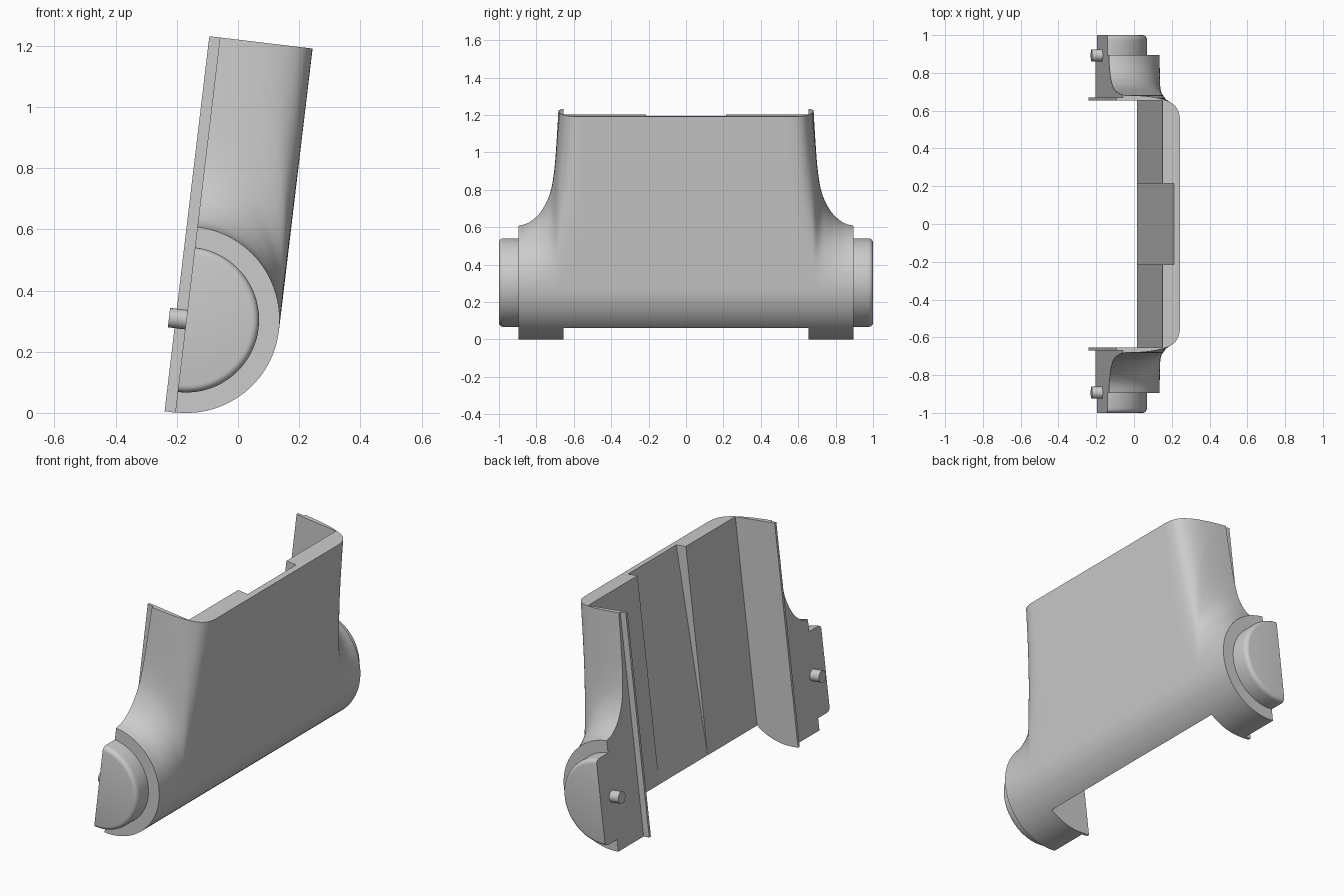
import bpy, bmesh, math

if "Cube" in bpy.data.objects:
    bpy.data.objects.remove(bpy.data.objects["Cube"], do_unlink=True)

TILT = math.radians(6.8)
BACK, RAD, MID, TOP = 0.035, 0.305, 0.306, 1.235   # back plane, boss radius, boss height, top
INNER, HALF = 0.247, 0.655                         # cavity depth and half width

grey = bpy.data.materials.new("plain_grey")
grey.use_nodes = True
grey.diffuse_color = (0.6, 0.6, 0.6, 1)
grey.node_tree.nodes["Principled BSDF"].inputs["Base Color"].default_value = (0.6, 0.6, 0.6, 1)


def place(u, y, v):
    """Leaning frame: u is depth, v is height along the lean."""
    c, s = math.cos(TILT), math.sin(TILT)
    return (-0.24 + u * c + v * s, y, 0.005 - u * s + v * c)


def loft(name, sections):
    """Closed solid through (y, [(u, v), ...]) sections of equal length."""
    bm = bmesh.new()
    loops = [[bm.verts.new(place(u, y, v)) for u, v in pts] for y, pts in sections]
    n = len(loops[0])
    for a, b in zip(loops, loops[1:]):
        for i in range(n):
            j = (i + 1) % n
            bm.faces.new((a[i], a[j], b[j], b[i]))
    bm.faces.new(loops[0])
    bm.faces.new(loops[-1])
    bmesh.ops.remove_doubles(bm, verts=bm.verts, dist=1e-5)
    bmesh.ops.recalc_face_normals(bm, faces=bm.faces)
    mesh = bpy.data.meshes.new(name)
    bm.to_mesh(mesh)
    bm.free()
    obj = bpy.data.objects.new(name, mesh)
    bpy.context.collection.objects.link(obj)
    mesh.materials.append(grey)
    return obj


def prism(name, y0, y1, pts):
    return loft(name, [(y0, pts), (y1, pts)])


def activate(obj):
    bpy.ops.object.select_all(action="DESELECT")
    obj.select_set(True)
    bpy.context.view_layer.objects.active = obj


def smooth(obj):
    activate(obj)
    bpy.ops.object.shade_smooth_by_angle(angle=math.radians(30))


def cut(obj, cutter):
    activate(obj)
    mod = obj.modifiers.new("cut", "BOOLEAN")
    mod.operation, mod.solver, mod.object = "DIFFERENCE", "EXACT", cutter
    bpy.ops.object.modifier_apply(modifier=mod.name)
    bpy.data.objects.remove(cutter, do_unlink=True)


def shell_section(h):
    """Round lower half, elliptical upper half of height h cut off at the top."""
    n, m = 20, 32
    low = [-math.pi / 2 * (1 - i / n) for i in range(n)]
    pts = [(BACK + RAD * math.cos(a), MID + RAD * math.sin(a)) for a in low]
    end = math.asin(min(1, (TOP - MID) / h))
    for i in range(m + 1):
        a = end * i / m
        pts.append((BACK + RAD * math.cos(a), MID + h * math.sin(a)))
    return pts + [(BACK, pts[-1][1])]


# Flare of the shell: position across against height of the elliptical part
flare = [(0.53, 60), (0.57, 8), (0.6, 3.6), (0.63, 2.1), (0.655, 1.4), (0.67, 1.12),
         (0.682, TOP - MID), (0.692, 0.76), (0.705, 0.6), (0.727, 0.48), (0.77, 0.39),
         (0.81, 0.345), (0.85, 0.318), (0.895, RAD)]


def smooth_flare(steps=4):
    keys = [(y, math.log(h)) for y, h in flare]
    keys = [keys[0]] + keys + [keys[-1]]
    out = []
    for p, q, r, s in zip(keys, keys[1:], keys[2:], keys[3:]):
        for k in range(steps):
            t = k / steps
            y, h = (0.5 * (2 * b + (c - a) * t + (2 * a - 5 * b + 4 * c - d) * t * t
                           + (3 * b - a - 3 * c + d) * t ** 3) for a, b, c, d in zip(p, q, r, s))
            out.append((y, max(RAD, math.exp(h))))
    return out + [flare[-1]]


# Main shell, hollowed from behind with a tapered centre channel
side = [(y, shell_section(h)) for y, h in smooth_flare()]
shell = loft("shell", [(-y, pts) for y, pts in reversed(side)] + side)
cut(shell, prism("cavity_cutter", -HALF, HALF, [(-1, -1), (INNER, -1), (INNER, 2), (-1, 2)]))
slope = (0.307 - INNER) / (TOP - 0.08)
cut(shell, prism("channel_cutter", -0.215, 0.215,
                 [(0.1, 0.08), (INNER, 0.08), (INNER + 1.5 * slope, 1.58), (0.1, 1.58)]))
smooth(shell)

# End caps, rear flanges and pins on both sides
arc = [math.pi * (i / 40 - 0.5) for i in range(41)]
cap_profile = [(0.88, 0.238), (0.975, 0.238), (0.985, 0.236), (0.993, 0.231), (0.998, 0.224), (1.0, 0.215)]
for label, sgn in (("front", -1), ("back", 1)):
    cap = loft(label + "_end_cap", [
        (sgn * y, [(BACK + r * math.cos(a), MID + r * math.sin(a)) for a in arc])
        for y, r in cap_profile])
    smooth(cap)
    prism(label + "_flange", sgn * HALF, sgn * (HALF + 0.015),
          [(0, 0), (BACK + 0.001, 0), (BACK + 0.001, TOP), (0, TOP)])
    bpy.ops.mesh.primitive_cylinder_add(
        vertices=24, radius=0.032, depth=0.08, location=place(0.018, sgn * 0.893, MID),
        rotation=(0, math.pi / 2 + TILT, 0))
    pin = bpy.context.object
    pin.name = label + "_pin"
    pin.data.materials.append(grey)
    smooth(pin)
